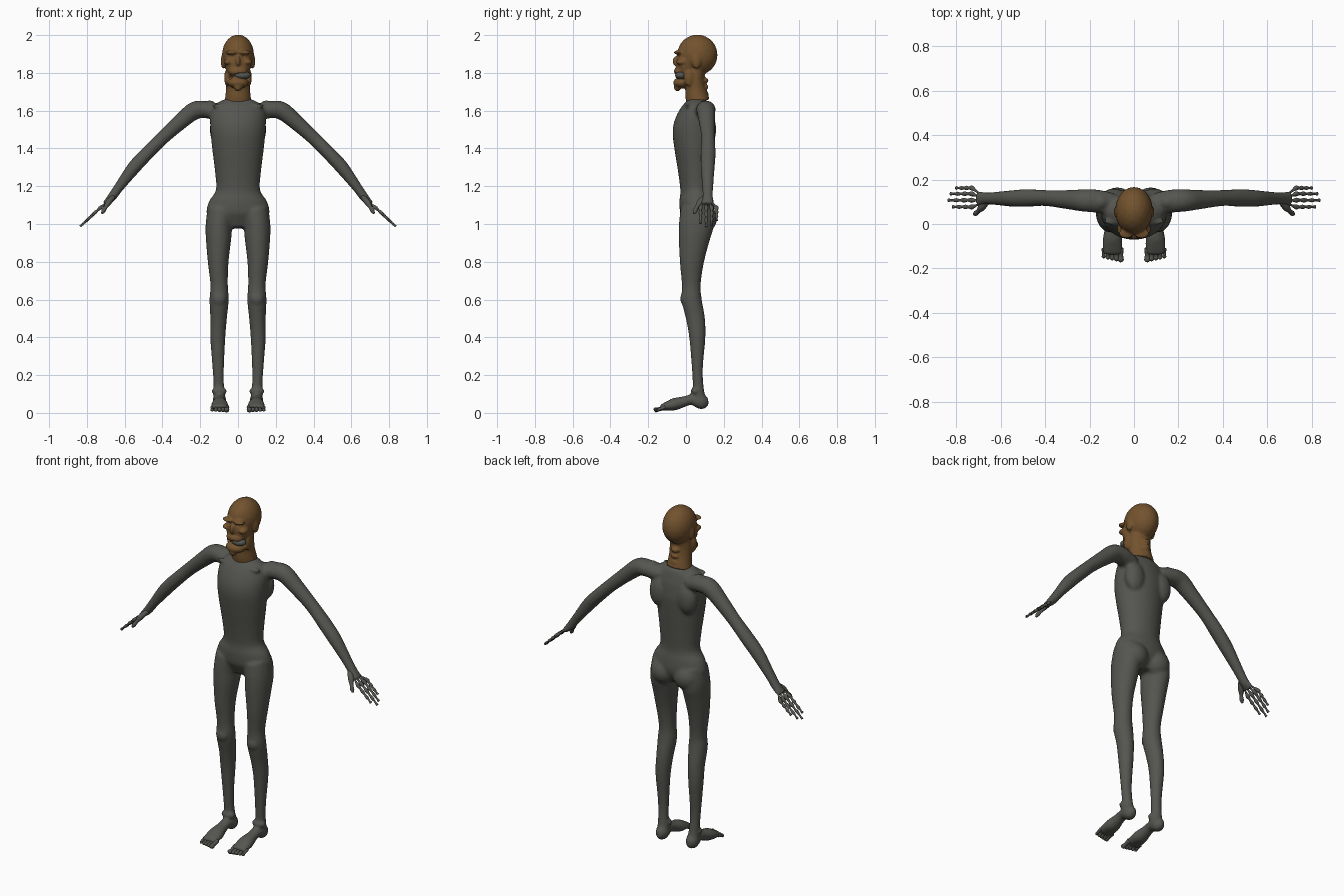
import bpy, bmesh
from math import cos, sin, pi
from mathutils import Vector, Matrix

cube = bpy.data.objects.get("Cube")
if cube:
    bpy.data.objects.remove(cube)

X, Y = Vector((1, 0, 0)), Vector((0, 1, 0))


def material(name, rgb):
    m = bpy.data.materials.new(name)
    m.use_nodes = True
    m.diffuse_color = (*rgb, 1)
    m.node_tree.nodes["Principled BSDF"].inputs["Base Color"].default_value = (*rgb, 1)
    return m


grey = material("ash grey", (0.09, 0.09, 0.08))
brown = material("dried brown", (0.17, 0.085, 0.027))


def spline(rows, steps):
    """Catmull-Rom through rows of (x, y, z, width radius, depth radius)."""
    rows = [Vector(r) for r in rows]
    out = []
    for i in range(len(rows) - 1):
        a, b, c, d = rows[max(i - 1, 0)], rows[i], rows[i + 1], rows[min(i + 2, len(rows) - 1)]
        for k in range(steps):
            t = k / steps
            out.append(b + (c - a) * (t / 2) + (a * 2 - b * 5 + c * 4 - d) * (t * t / 2)
                       + (b * 3 - a - c * 3 + d) * (t ** 3 / 2))
    return out + [rows[-1]]


def loft(bm, rows, axis, side=1, sides=20, steps=4):
    """Closed tube of ellipses; the width radius lies along axis."""
    pts = spline(rows, steps)
    pos = [Vector((p[0] * side, p[1], p[2])) for p in pts]
    rings = []
    for i, p in enumerate(pts):
        tan = (pos[min(i + 1, len(pos) - 1)] - pos[max(i - 1, 0)]).normalized()
        u = (axis - tan * axis.dot(tan)).normalized()
        w = tan.cross(u)
        rings.append([bm.verts.new(pos[i] + u * p[3] * cos(2 * pi * k / sides)
                                   + w * p[4] * sin(2 * pi * k / sides)) for k in range(sides)])
    for r, s in zip(rings, rings[1:]):
        for k in range(sides):
            n = (k + 1) % sides
            bm.faces.new((r[k], r[n], s[n], s[k]))
    bm.faces.new(rings[0][::-1])
    bm.faces.new(rings[-1])


def blob(bm, centre, radii):
    bmesh.ops.create_icosphere(bm, subdivisions=3, radius=1,
                               matrix=Matrix.Translation(centre) @ Matrix.Diagonal((*radii, 1)))


def pair(bm, centre, radii):
    for s in (1, -1):
        blob(bm, (centre[0] * s, centre[1], centre[2]), radii)


def finish(bm, name, mat, voxel=0, cutter=None):
    bmesh.ops.recalc_face_normals(bm, faces=bm.faces)
    mesh = bpy.data.meshes.new(name)
    bm.to_mesh(mesh)
    bm.free()
    ob = bpy.data.objects.new(name, mesh)
    bpy.context.collection.objects.link(ob)
    mesh.materials.append(mat)
    bpy.context.view_layer.objects.active = ob
    if voxel:
        # Fuse overlapping forms into one skin
        m = ob.modifiers.new("fuse", 'REMESH')
        m.mode, m.voxel_size = 'VOXEL', voxel
        if cutter:
            b = ob.modifiers.new("carve", 'BOOLEAN')
            b.operation, b.object = 'DIFFERENCE', cutter
        s = ob.modifiers.new("soften", 'SMOOTH')
        s.factor, s.iterations = 0.5, 3
        for mod in list(ob.modifiers):
            bpy.ops.object.modifier_apply(modifier=mod.name)
    for p in ob.data.polygons:
        p.use_smooth = True
    return ob


# Body: torso, arms, legs and feet
body = bmesh.new()
loft(body, [(0, .055, .98, .10, .05), (0, .06, 1.05, .165, .088), (0, .055, 1.12, .153, .09),
            (0, .053, 1.18, .117, .083), (0, .05, 1.28, .122, .092), (0, .045, 1.4, .137, .106),
            (0, .043, 1.5, .146, .113), (0, .055, 1.58, .147, .095), (0, .065, 1.63, .125, .07),
            (0, .07, 1.66, .07, .05)], X, sides=32)
pair(body, (.075, .095, 1.03), (.075, .07, .075))      # buttocks
pair(body, (.09, .115, 1.5), (.06, .045, .09))         # shoulder blades
pair(body, (.15, .1, 1.63), (.03, .03, .025))          # shoulder points
pair(body, (.07, .01, 1.625), (.07, .016, .014))       # collar bones

arm = [(.10, .09, 1.59, .05, .045), (.17, .103, 1.605, .052, .045), (.23, .106, 1.6, .05, .048),
       (.3, .11, 1.545, .043, .042), (.4, .117, 1.455, .036, .036), (.48, .117, 1.375, .04, .036),
       (.55, .115, 1.3, .037, .036), (.63, .115, 1.195, .029, .026), (.67, .115, 1.14, .028, .023),
       (.705, .112, 1.105, .037, .014)]
leg = [(.085, .055, 1.08, .075, .085), (.1, .055, 1.0, .071, .092), (.103, .043, .92, .067, .082),
       (.105, .031, .8, .055, .064), (.1, .028, .68, .046, .05), (.1, .03, .6, .051, .053),
       (.103, .05, .5, .044, .05), (.107, .06, .4, .04, .043), (.105, .06, .25, .031, .03),
       (.102, .064, .15, .028, .028), (.098, .07, .07, .034, .035)]
foot = [(.098, .118, .06, .015, .02), (.098, .085, .06, .036, .042), (.098, .03, .07, .03, .028),
        (.098, -.01, .06, .032, .028), (.097, -.06, .046, .043, .033), (.097, -.1, .036, .046, .024),
        (.097, -.135, .026, .043, .015)]
for side in (1, -1):
    loft(body, arm, Y, side)
    loft(body, leg, X, side, sides=24)
    loft(body, foot, X, side)
pair(body, (.1, .05, .115), (.042, .025, .02))         # ankle bones
pair(body, (.1, -.01, .605), (.035, .02, .035))        # kneecaps
finish(body, "body", grey, .009)

# Toes and bony fingers
for side, label in ((1, "left"), (-1, "right")):
    toes = bmesh.new()
    for i in range(5):
        x, r = .06 + i * .019, .014 - i * .001
        tip = -.170 + .004 * i
        loft(toes, [(x, -.11, .03, r, r), (x, -.14, .02, r * .8, r * .8),
                    (x, tip + .008, .016, r, r), (x, tip, .013, r * .4, r * .4)], X, side, 10)
    finish(toes, label + "_toes", grey)

    hand = bmesh.new()
    for y, x in ((.162, .80), (.136, .825), (.107, .835), (.077, .815)):
        start = Vector((.69, .112 + (y - .12) * .5, 1.12))
        knuckle, tip = Vector((.73, y, 1.085)), Vector((x, y, 1.085 - (x - .73) * .93))
        rows = [(*start, .008, .006), (*start.lerp(knuckle, .5), .005, .005)]
        for k in range(7):
            r = .0065 if k % 2 else .0115
            rows.append((*knuckle.lerp(tip, k / 6), r * (1 - k * .05), r * .9 * (1 - k * .05)))
        loft(hand, rows, Y, side, 10, 3)
    loft(hand, [(.66, .10, 1.145, .012, .012), (.685, .075, 1.115, .017, .016),
                (.70, .058, 1.09, .010, .010), (.712, .048, 1.07, .012, .011),
                (.72, .043, 1.055, .005, .005)], Y, side, 12)
    finish(hand, label + "_hand", grey)

# Carving shapes for eye sockets and mouth
carve = bmesh.new()
pair(carve, (.034, -.066, 1.885), (.02, .03, .015))
blob(carve, (.02, -.065, 1.787), (.05, .045, .013))
cutter = finish(carve, "face_cutter", brown)
cutter.hide_render = True
cutter.hide_viewport = False

# Head: skull, gaunt face, jaw and neck
head = bmesh.new()
blob(head, (0, .06, 1.895), (.085, .107, .108))
blob(head, (0, .0, 1.85), (.07, .052, .085))           # face
blob(head, (0, -.03, 1.808), (.05, .034, .028))        # upper jaw
blob(head, (0, -.022, 1.748), (.056, .046, .03))       # lower jaw
blob(head, (0, -.045, 1.728), (.022, .02, .026))       # chin
blob(head, (0, -.052, 1.862), (.013, .02, .028))       # nose
pair(head, (.034, -.042, 1.908), (.034, .024, .011))   # brow ridges
pair(head, (.053, -.022, 1.857), (.023, .032, .015))   # cheekbones
pair(head, (.079, .055, 1.862), (.012, .024, .04))     # ears
pair(head, (.058, .015, 1.775), (.015, .028, .045))    # jaw hinges
loft(head, [(0, .055, 1.84, .06, .05), (0, .045, 1.77, .065, .053), (0, .05, 1.72, .064, .054),
            (0, .056, 1.68, .067, .06), (0, .064, 1.645, .072, .062)], X)
for z in (1.69, 1.725, 1.76):
    blob(head, (0, .1, z), (.025, .02, .014))          # neck vertebrae
finish(head, "head", brown, .006, cutter)
bpy.data.objects.remove(cutter)

# Grey tissue inside the mouth
mouth = bmesh.new()
blob(mouth, (.024, -.027, 1.787), (.043, .031, .022))
finish(mouth, "mouth_lining", grey)
